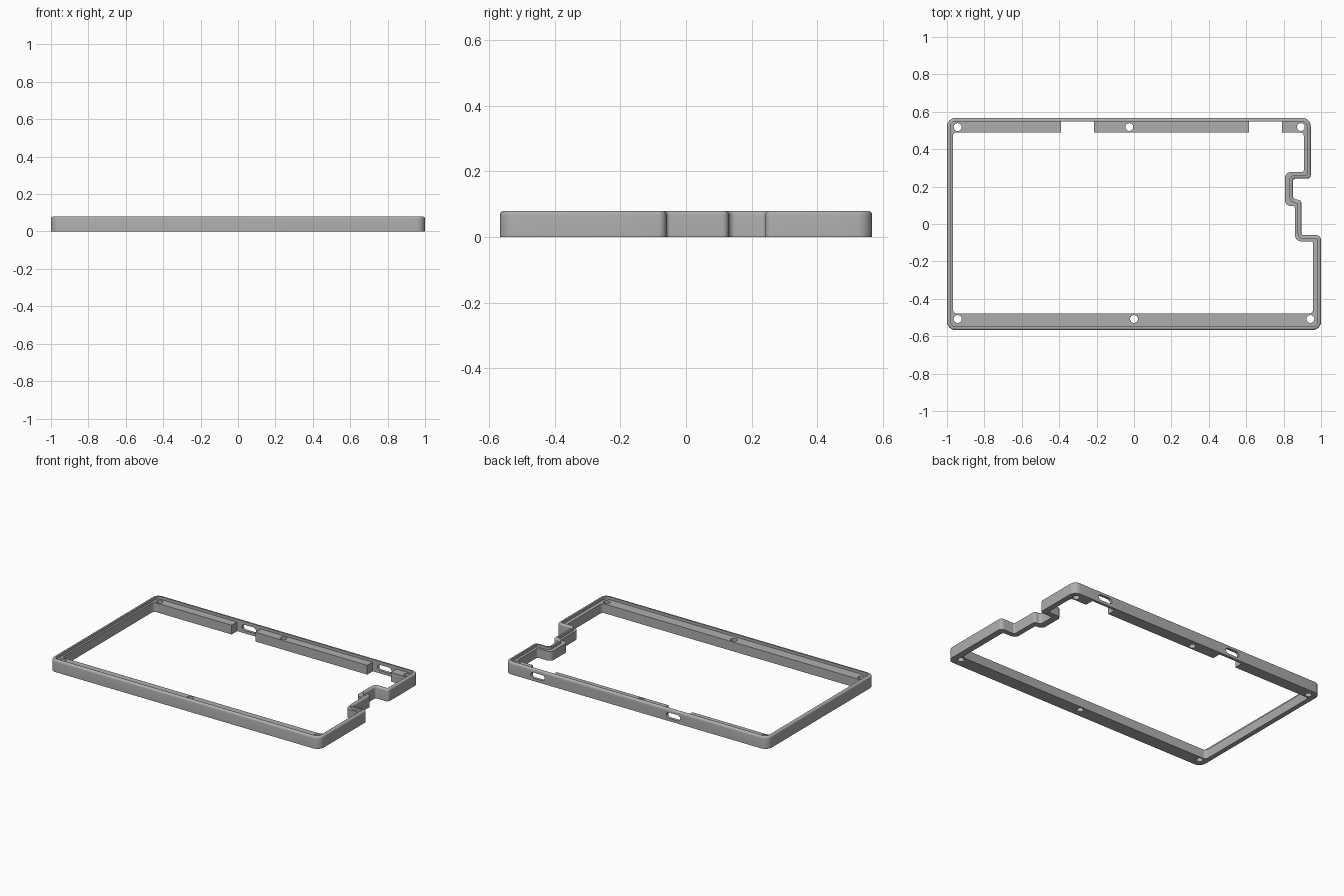
import bpy, bmesh, math
from mathutils import Vector, Matrix

if "Cube" in bpy.data.objects:
    bpy.data.objects.remove(bpy.data.objects["Cube"])

HEIGHT, LEDGE, FILLET, RIM = 0.08, 0.062, 0.012, 0.02
STEPS = 6

grey = bpy.data.materials.new("mid grey")
grey.use_nodes = True
grey.diffuse_color = (0.42, 0.42, 0.42, 1)
grey.node_tree.nodes["Principled BSDF"].inputs["Base Color"].default_value = grey.diffuse_color


def outline(corners, radii, inset=0.0):
    """Rounded, inset copy of a counter-clockwise polygon."""
    pts = []
    n = len(corners)
    for i in range(n):
        p = Vector(corners[i])
        d0 = (p - Vector(corners[i - 1])).normalized()
        d1 = (Vector(corners[(i + 1) % n]) - p).normalized()
        turn = d0.x * d1.y - d0.y * d1.x
        p = p + inset * (Vector((-d0.y, d0.x)) + Vector((-d1.y, d1.x)))
        r = max(radii[i] - inset * turn, 0.004)
        centre = p - r * d0 + r * d1
        for k in range(STEPS + 1):
            a = math.pi / 2 * k / STEPS
            pts.append(centre - r * d1 * math.cos(a) + r * d0 * math.sin(a))
    return pts


def finish(name, bm):
    bmesh.ops.recalc_face_normals(bm, faces=bm.faces)
    mesh = bpy.data.meshes.new(name)
    bm.to_mesh(mesh)
    bm.free()
    obj = bpy.data.objects.new(name, mesh)
    bpy.context.collection.objects.link(obj)
    mesh.materials.append(grey)
    return obj


# Outer plan with the stepped notch, and the central opening
outer = [(-1, -.567), (1, -.567), (1, -.06), (.895, -.06), (.895, .13),
         (.85, .13), (.85, .242), (.945, .242), (.945, .567), (-1, .567)]
outer_r = [.045, .045, .025, .012, .012, .02, .012, .012, .045, .045]
for i in (4, 7):
    outer_r[i] = .02
opening = [(-.968, -.478), (.957, -.478), (.957, -.093), (.86, -.093), (.86, .097),
           (.807, .097), (.807, .277), (.908, .277), (.908, .49), (-.968, .49)]
opening_r = [.02, .02, .012, .035, .012, .03, .03, .012, .02, .02]

# Closed cross-section: wall, rounded top edge, rim, ledge, opening
rings = [(outline(outer, outer_r), 0)]
for k in range(5):
    a = math.pi / 2 * k / 4
    rings.append((outline(outer, outer_r, FILLET * (1 - math.cos(a))),
                  HEIGHT - FILLET * (1 - math.sin(a))))
rim = outline(outer, outer_r, RIM)
hole = outline(opening, opening_r)
rings += [(rim, HEIGHT), (rim, LEDGE), (hole, LEDGE), (hole, 0)]

bm = bmesh.new()
loops = [[bm.verts.new((p.x, p.y, z)) for p in pts] for pts, z in rings]
for i, low in enumerate(loops):
    high = loops[(i + 1) % len(loops)]
    for j in range(len(low)):
        k = (j + 1) % len(low)
        bm.faces.new((low[j], low[k], high[k], high[j]))
frame = finish("case_frame", bm)


def cut(cutter):
    cutter.hide_render = True
    mod = frame.modifiers.new("cut", 'BOOLEAN')
    mod.operation = 'DIFFERENCE'
    mod.solver = 'EXACT'
    mod.object = cutter
    bpy.context.view_layer.objects.active = frame
    bpy.ops.object.modifier_apply(modifier=mod.name)
    bpy.data.objects.remove(cutter)


def box(name, low, high):
    low, high = Vector(low), Vector(high)
    bm = bmesh.new()
    bmesh.ops.create_cube(bm, size=1, matrix=Matrix.Translation((low + high) / 2)
                          @ Matrix.Diagonal((*(high - low), 1)))
    return finish(name, bm)


def slot(name, x, z, half, r):
    """Rounded slot running through the back wall."""
    bm = bmesh.new()
    ring = []
    for side, start in ((1, -90), (-1, 90)):
        for k in range(9):
            a = math.radians(start + 180 * k / 8)
            ring.append(bm.verts.new((x + side * (half - r) + r * math.cos(a),
                                      .52, z + r * math.sin(a))))
    face = bm.faces.new(ring)
    new = bmesh.ops.extrude_face_region(bm, geom=[face])["geom"]
    bmesh.ops.translate(bm, vec=(0, .1, 0),
                        verts=[v for v in new if isinstance(v, bmesh.types.BMVert)])
    return finish(name, bm)


# Connector gaps in the back ledge, each with a slot in the wall
for left, right in ((-.39, -.215), (.615, .79)):
    cut(box("gap_cutter", (left, .4, -.1), (right, .5485, .2)))
    cut(slot("slot_cutter", (left + right) / 2, .038, .052, .019))

# Screw holes
for x, y in ((-.943, .518), (-.025, .518), (.892, .518),
             (-.943, -.508), (0, -.508), (.943, -.508)):
    bm = bmesh.new()
    bmesh.ops.create_cone(bm, cap_ends=True, segments=24, radius1=.021, radius2=.021,
                          depth=.4, matrix=Matrix.Translation((x, y, 0)))
    cut(finish("screw_cutter", bm))

bpy.ops.object.select_all(action='DESELECT')
frame.select_set(True)
bpy.context.view_layer.objects.active = frame
bpy.ops.object.shade_smooth_by_angle(angle=math.radians(30))
